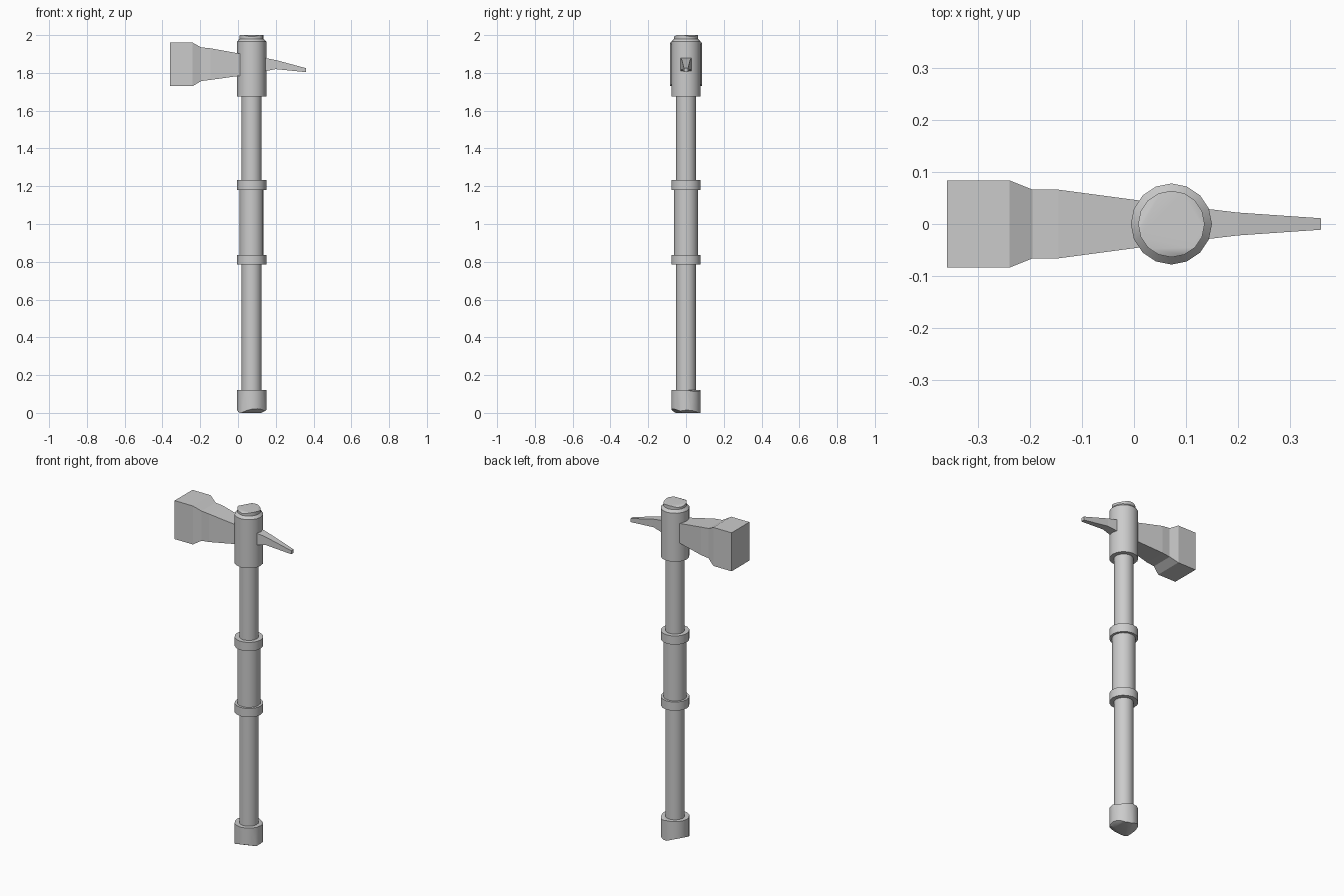
import bpy, bmesh, math
from mathutils import Vector

if "Cube" in bpy.data.objects:
    bpy.data.objects.remove(bpy.data.objects["Cube"])

AXIS_X = 0.072
SIDES = 16

steel = bpy.data.materials.new("plain grey")
steel.use_nodes = True
grey = (0.6, 0.6, 0.6, 1)
steel.diffuse_color = grey
steel.node_tree.nodes["Principled BSDF"].inputs["Base Color"].default_value = grey


def finish(name, bm, smooth):
    bmesh.ops.recalc_face_normals(bm, faces=bm.faces)
    mesh = bpy.data.meshes.new(name)
    bm.to_mesh(mesh)
    bm.free()
    mesh.materials.append(steel)
    ob = bpy.data.objects.new(name, mesh)
    bpy.context.collection.objects.link(ob)
    if smooth:
        bpy.ops.object.select_all(action='DESELECT')
        ob.select_set(True)
        bpy.context.view_layer.objects.active = ob
        bpy.ops.object.shade_smooth_by_angle(angle=math.radians(30))
    return ob


def loft(bm, rings):
    """Join closed rings of points and cap both ends."""
    loops = [[bm.verts.new(p) for p in ring] for ring in rings]
    n = len(loops[0])
    for a, b in zip(loops, loops[1:]):
        for i in range(n):
            j = (i + 1) % n
            bm.faces.new((a[i], a[j], b[j], b[i]))
    bm.faces.new(loops[0])
    bm.faces.new(loops[-1])


def turned(name, profile, chips=()):
    """Round part from (radius, z) pairs; chips are slanted rim cuts."""
    bm = bmesh.new()
    angles = [math.tau * i / SIDES for i in range(SIDES)]
    loft(bm, [[(AXIS_X + r * math.cos(a), r * math.sin(a), z) for a in angles]
              for r, z in profile])
    for degrees, radius, z, up in chips:
        a = math.radians(degrees)
        out = Vector((math.cos(a), math.sin(a), 0))
        cut = bmesh.ops.bisect_plane(
            bm, geom=bm.verts[:] + bm.edges[:] + bm.faces[:],
            plane_co=out * radius + Vector((AXIS_X, 0, z)),
            plane_no=out * 0.5 + Vector((0, 0, up)), clear_outer=True)
        edges = [e for e in cut["geom_cut"] if isinstance(e, bmesh.types.BMEdge)]
        bmesh.ops.holes_fill(bm, edges=edges)
    return finish(name, bm, True)


def bar(name, sections):
    """Rectangular bar along x from (x, half_width, bottom, top)."""
    bm = bmesh.new()
    loft(bm, [[(x, -w, lo), (x, w, lo), (x, w, hi), (x, -w, hi)]
              for x, w, lo, hi in sections])
    return finish(name, bm, False)


# Shaft and grip
turned("shaft", [(0.053, 0.08), (0.053, 1.72)])
turned("grip", [(0.064, 0.80), (0.064, 1.21)])
for name, z in (("lower_ring", 0.785), ("upper_ring", 1.18)):
    turned(name, [(0.078, z), (0.078, z + 0.052)])

# Pommel with a worn bottom rim
turned("pommel", [(0.078, 0), (0.078, 0.122)],
       [(-70, 0.078, 0.022, -1), (5, 0.078, 0.015, -1), (150, 0.078, 0.022, -1),
        (45, 0.078, 0.112, 1)])

# Head socket with a chipped cap
turned("socket", [(0.078, 1.675), (0.078, 1.965), (0.064, 1.98)])
turned("cap", [(0.064, 1.96), (0.064, 2.0)],
       [(a, 0.064, 1.992, 1) for a in (-90, 30, 150)])

# Hammer head and rear spike
bar("hammer_head", [(-0.36, 0.084, 1.73, 1.96), (-0.24, 0.084, 1.73, 1.96),
                    (-0.195, 0.066, 1.757, 1.935), (-0.145, 0.066, 1.763, 1.93),
                    (0.05, 0.04, 1.79, 1.895)])
bar("spike", [(0.10, 0.034, 1.80, 1.887), (0.2, 0.022, 1.82, 1.868),
              (0.36, 0.011, 1.804, 1.825)])
